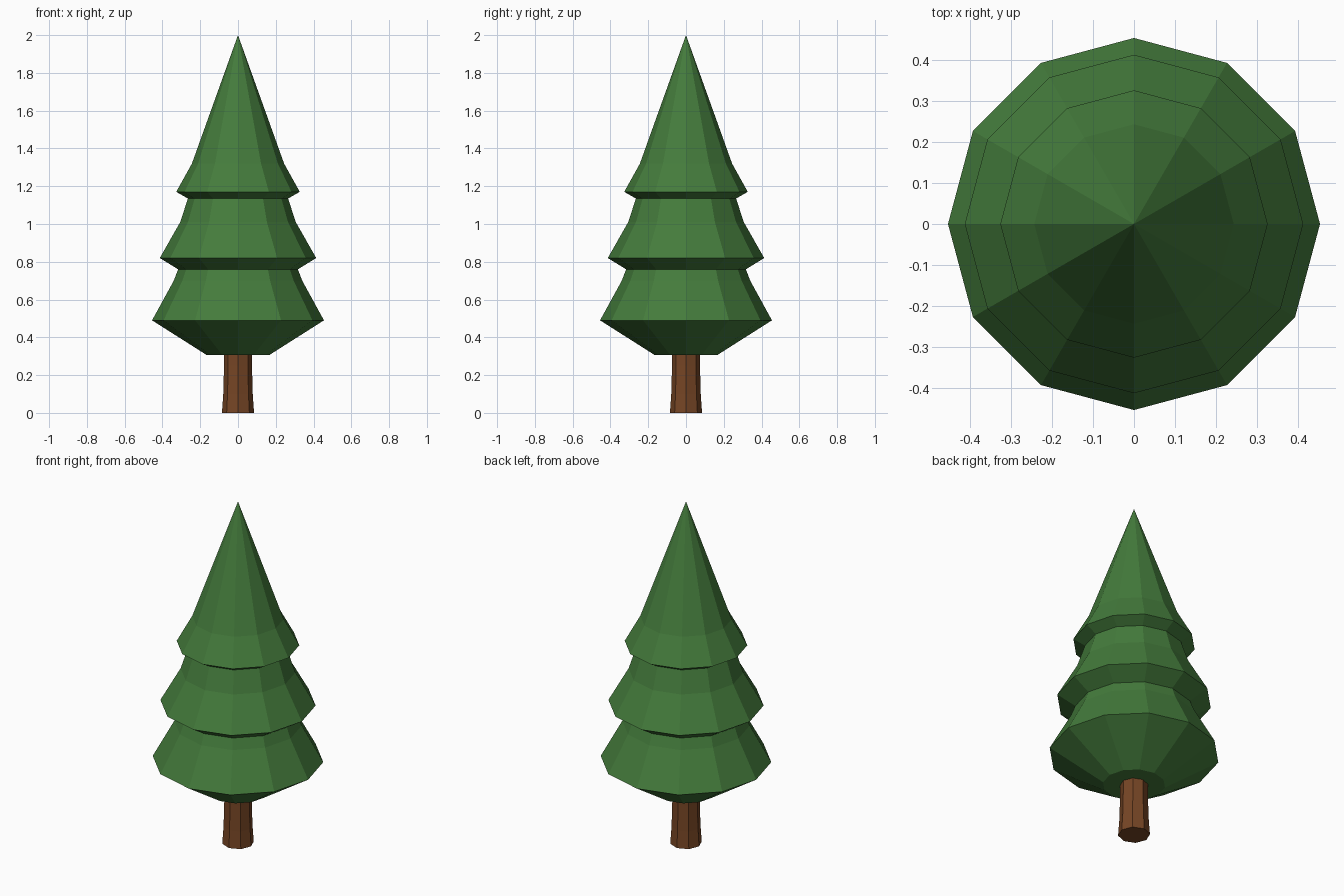
import bpy, bmesh
from math import cos, sin, tau

if "Cube" in bpy.data.objects:
    bpy.data.objects.remove(bpy.data.objects["Cube"])


def material(name, color):
    mat = bpy.data.materials.new(name)
    mat.diffuse_color = (*color, 1)
    mat.use_nodes = True
    mat.node_tree.nodes["Principled BSDF"].inputs["Base Color"].default_value = mat.diffuse_color
    return mat


def lathe(name, profile, sides, mat):
    """Flat-faced solid of revolution from (radius, z) points; radius 0 makes a tip."""
    bm = bmesh.new()
    rings = []
    for r, z in profile:
        n = sides if r else 1
        rings.append([bm.verts.new((r * cos(tau * i / sides), r * sin(tau * i / sides), z))
                      for i in range(n)])
    for a, b in zip(rings, rings[1:]):
        for i in range(sides):
            j = (i + 1) % sides
            if len(b) == 1:
                bm.faces.new((a[i], a[j], b[0]))
            else:
                bm.faces.new((a[i], a[j], b[j], b[i]))
    # Caps
    bm.faces.new(rings[0][::-1])
    if len(rings[-1]) > 1:
        bm.faces.new(rings[-1])
    bmesh.ops.recalc_face_normals(bm, faces=bm.faces[:])
    mesh = bpy.data.meshes.new(name)
    bm.to_mesh(mesh)
    bm.free()
    mesh.materials.append(mat)
    obj = bpy.data.objects.new(name, mesh)
    bpy.context.collection.objects.link(obj)
    return obj


green = material("needles", (0.058, 0.2, 0.045))
brown = material("bark", (0.18, 0.06, 0.018))

# Trunk, slightly flared at the foot
lathe("trunk", [(0.085, 0), (0.078, 0.1), (0.074, 0.25), (0.074, 0.32)], 8, brown)

# Foliage: three stacked skirts ending in a pointed top
lathe("foliage", [
    (0.167, 0.307), (0.455, 0.49), (0.34, 0.70), (0.317, 0.76),
    (0.414, 0.82), (0.306, 1.01), (0.265, 1.135),
    (0.327, 1.17), (0.244, 1.32), (0, 2.0),
], 12, green)
